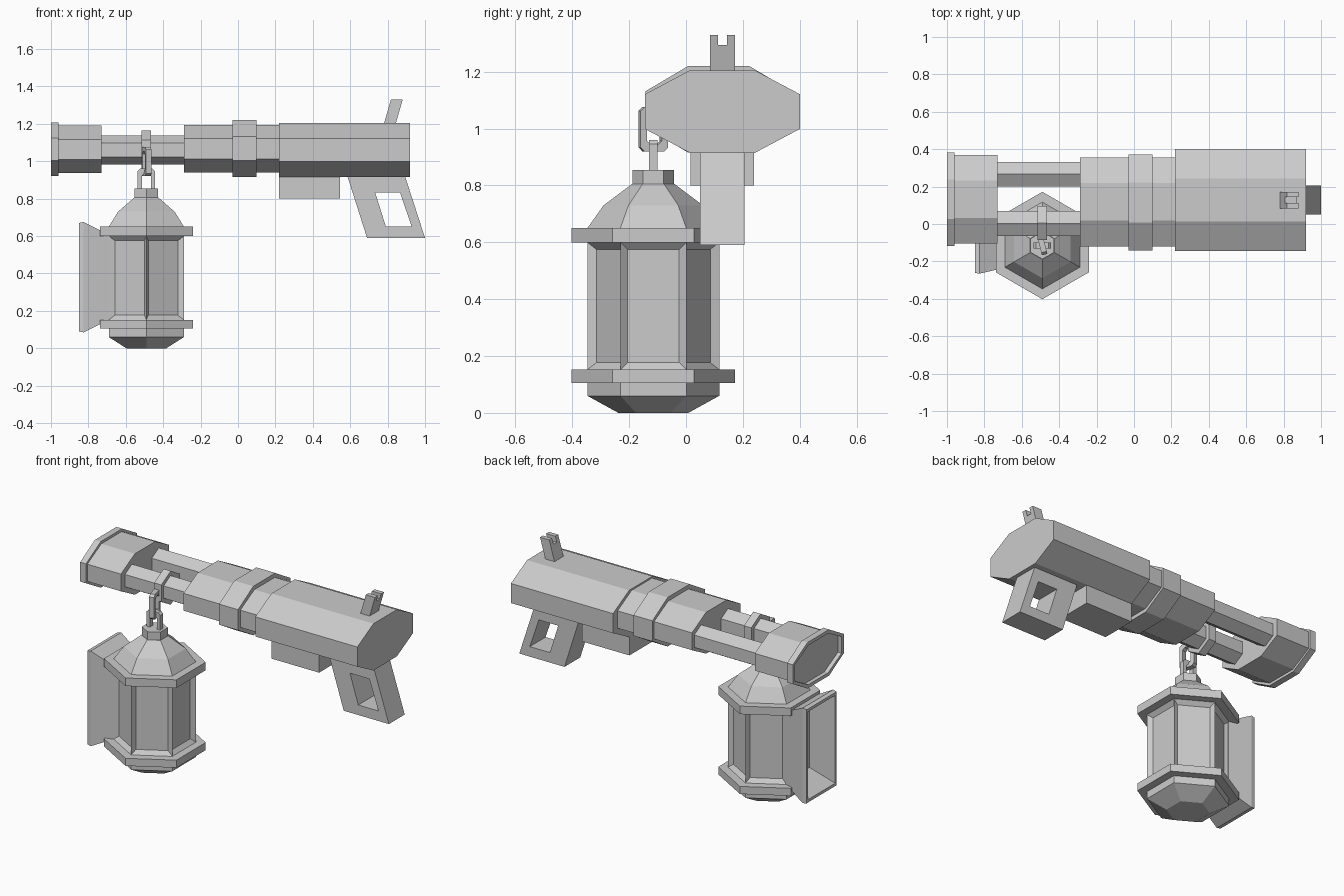
import bpy, bmesh
from math import sin, cos, pi
from mathutils import Matrix, Vector

if "Cube" in bpy.data.objects:
    bpy.data.objects.remove(bpy.data.objects["Cube"])


def loft(name, loops, ring=False, inset=None):
    """Skin a row of equal-count loops; cap the ends, or join last to first."""
    bm = bmesh.new()
    rows = [[bm.verts.new(p) for p in lp] for lp in loops]
    n = len(rows[0])
    sides = []
    pairs = list(zip(rows, rows[1:])) + ([(rows[-1], rows[0])] if ring else [])
    for a, b in pairs:
        sides.append([bm.faces.new((a[i], a[(i + 1) % n], b[(i + 1) % n], b[i])) for i in range(n)])
    if not ring:
        bm.faces.new(rows[0])
        bm.faces.new(rows[-1])
    bmesh.ops.recalc_face_normals(bm, faces=bm.faces[:])
    if inset:
        row, width, depth = inset
        bmesh.ops.inset_individual(bm, faces=sides[row], thickness=width, depth=-depth)
    me = bpy.data.meshes.new(name)
    bm.to_mesh(me)
    bm.free()
    ob = bpy.data.objects.new(name, me)
    bpy.context.collection.objects.link(ob)
    return ob


def octagon(x, cy, cz, hw, hh, k=0.42):
    pts = [(1, k), (k, 1), (-k, 1), (-1, k), (-1, -k), (-k, -1), (k, -1), (1, -k)]
    return [(x, cy + a * hw, cz + b * hh) for a, b in pts]


def hex_x(x, cy, cz, r):
    return [(x, cy + r * sin(i * pi / 3), cz + r * cos(i * pi / 3)) for i in range(6)]


def hex_z(z, r):
    return [(LX + r * sin(i * pi / 3), LY + r * cos(i * pi / 3), z) for i in range(6)]


def rect_x(x, hy, hz, cy, cz):
    return [(x, cy - hy, cz - hz), (x, cy + hy, cz - hz), (x, cy + hy, cz + hz), (x, cy - hy, cz + hz)]


LX, LY = -0.49, -0.115  # lantern axis

# Gun body: stock, collar and ring
loft("stock", [octagon(x, 0.128, 1.06, 0.273, 0.145) for x in (0.22, 0.92)])
loft("barrel_collar", [octagon(x, 0.118, 1.067, 0.238, 0.128) for x in (-0.29, 0.24)])
loft("barrel_ring", [octagon(x, 0.115, 1.068, 0.257, 0.152) for x in (-0.03, 0.10)])

# Muzzle with a shallow recessed mouth
loft("muzzle", [octagon(x, 0.132, 1.063, 0.237, 0.127) for x in (-0.965, -0.73)])
loft("muzzle_lip", [octagon(-0.96, 0.132, 1.063, 0.25, 0.143), octagon(-1, 0.132, 1.063, 0.25, 0.143),
                    octagon(-1, 0.132, 1.063, 0.228, 0.122), octagon(-0.975, 0.132, 1.063, 0.228, 0.122)])

# Twin rods joining muzzle and collar
for side, y in (("front", 0.003), ("back", 0.266)):
    loft(side + "_rod", [hex_x(x, y, 1.06, 0.077) for x in (-0.74, -0.28)])

# Block under the stock
loft("under_block", [rect_x(x, 0.112, 0.065, 0.128, 0.865) for x in (0.22, 0.545)])

# Raked grip with a window
outer = [(0.585, 0.92), (0.893, 0.92), (1.0, 0.59), (0.69, 0.59)]
inner = [(0.733, 0.834), (0.866, 0.834), (0.928, 0.652), (0.79, 0.652)]
loft("grip", [[(x, y, z) for x, z in prof] for prof, y in
              ((outer, 0.05), (outer, 0.205), (inner, 0.205), (inner, 0.05))], ring=True)

# Notched rear sight, leaning back
notch = [(0.084, 1.2), (0.084, 1.33), (0.112, 1.33), (0.112, 1.295),
         (0.144, 1.295), (0.144, 1.33), (0.172, 1.33), (0.172, 1.2)]
loft("rear_sight", [[(x + (z - 1.2) * 0.29, y, z) for y, z in notch] for x in (0.78, 0.843)])

# Ring clamped on the front rod
loft("rod_ring", [hex_x(x, 0.005, 1.06, r) for x, r in
                  ((-0.515, 0.105), (-0.465, 0.105), (-0.465, 0.075), (-0.515, 0.075))], ring=True)


# Chain links: chamfered rectangular loops turned about z
def link(name, centre, hw, hh, t, angle):
    def loop(d, w, h):
        c = 0.014
        return [(sx * w - sx * c * a, d, sz * h - sz * c * b) for sx, sz, a, b in
                ((1, 1, 0, 1), (1, 1, 1, 0), (-1, 1, 1, 0), (-1, 1, 0, 1),
                 (-1, -1, 0, 1), (-1, -1, 1, 0), (1, -1, 1, 0), (1, -1, 0, 1))]
    ob = loft(name, [loop(-t / 2, hw, hh), loop(t / 2, hw, hh),
                     loop(t / 2, hw - 0.023, hh - 0.023), loop(-t / 2, hw - 0.023, hh - 0.023)], ring=True)
    ob.data.transform(Matrix.Translation(Vector(centre)) @ Matrix.Rotation(angle, 4, 'Z'))


link("lower_link", (LX, LY, 0.882), 0.047, 0.078, 0.03, 0.0)
link("upper_link", (LX, LY, 0.998), 0.05, 0.078, 0.03, pi / 2 + 0.25)

# Lantern: hexagonal body with recessed panes and domed roof
loft("lantern_body", [hex_z(z, r) for z, r in
                      ((0, 0.123), (0.06, 0.232), (0.152, 0.232), (0.6, 0.232),
                       (0.65, 0.232), (0.73, 0.175), (0.805, 0.075))], inset=(2, 0.035, 0.022))
for name, z0, z1, r in (("lower_flange", 0.105, 0.152, 0.287), ("upper_flange", 0.6, 0.65, 0.287),
                        ("roof_cap", 0.8, 0.855, 0.073)):
    loft(name, [hex_z(z0, r), hex_z(z1, r)])

# Flared open hood on the lantern's left face
loft("lantern_hood", [rect_x(x, hy, hz, LY, 0.38) for x, hy, hz in
                      ((-0.685, 0.118, 0.225), (-0.825, 0.15, 0.295), (-0.85, 0.147, 0.29),
                       (-0.85, 0.132, 0.272), (-0.70, 0.095, 0.2))])
